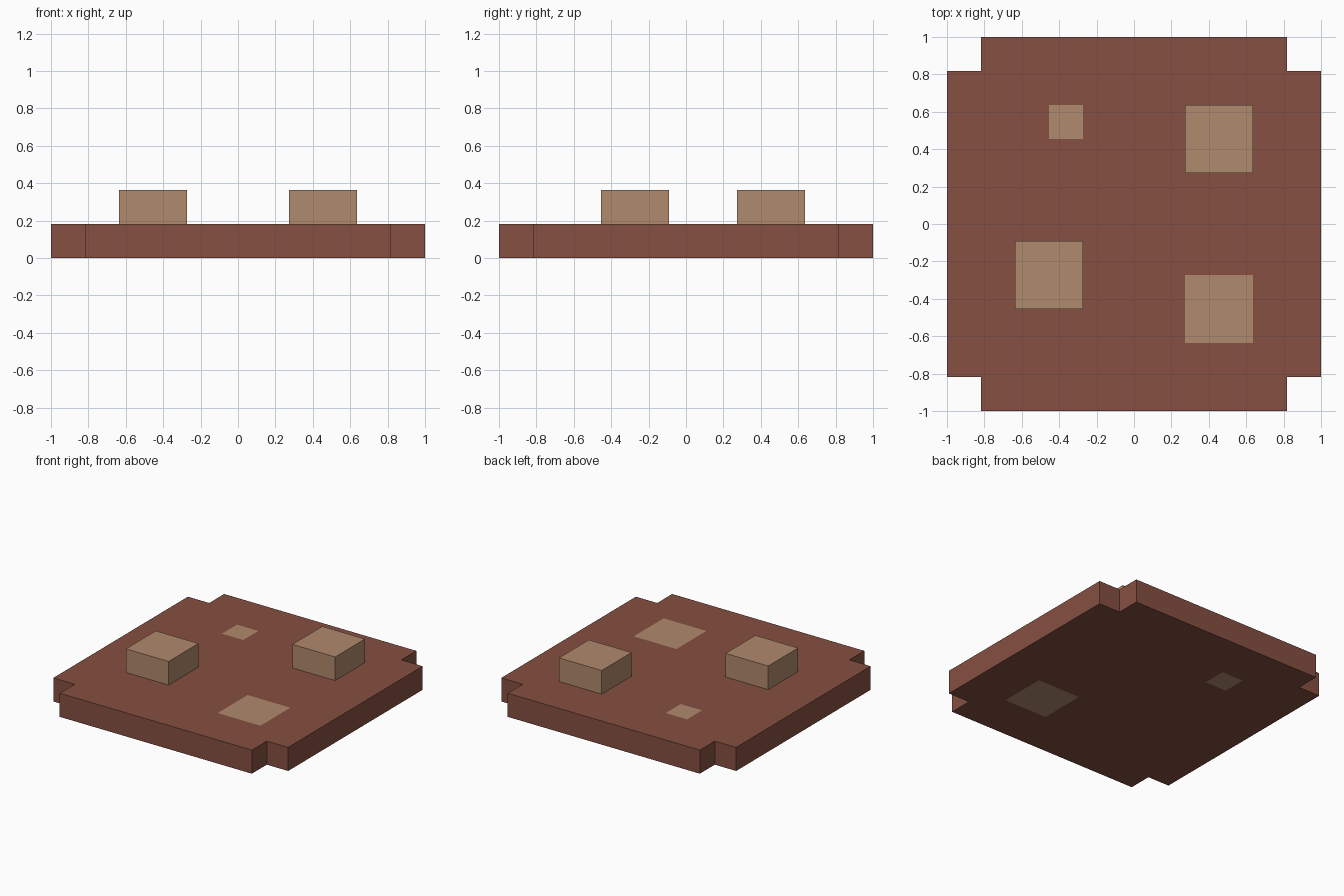
import bpy
import bmesh
from mathutils import Vector

if "Cube" in bpy.data.objects:
    bpy.data.objects.remove(bpy.data.objects["Cube"], do_unlink=True)

CELLS = 11
U = 2 / CELLS  # size of one square unit


def make_material(name, rgb):
    mat = bpy.data.materials.new(name)
    mat.use_nodes = True
    mat.diffuse_color = (*rgb, 1)
    mat.node_tree.nodes["Principled BSDF"].inputs["Base Color"].default_value = (*rgb, 1)
    return mat


brown = make_material("reddish brown", (0.238, 0.080, 0.054))
tan = make_material("tan", (0.434, 0.254, 0.153))


def add_object(name, bm, *materials):
    bmesh.ops.recalc_face_normals(bm, faces=bm.faces)
    mesh = bpy.data.meshes.new(name)
    bm.to_mesh(mesh)
    bm.free()
    for mat in materials:
        mesh.materials.append(mat)
    obj = bpy.data.objects.new(name, mesh)
    bpy.context.collection.objects.link(obj)
    return obj


# Flat slab: a square grid with its four corner cells removed, then thickened
bm = bmesh.new()
bmesh.ops.create_grid(bm, x_segments=CELLS, y_segments=CELLS, size=1)
corners = [f for f in bm.faces
           if min(abs(c) for c in f.calc_center_median()[:2]) > 1 - U]
bmesh.ops.delete(bm, geom=corners, context='FACES')
top = bmesh.ops.extrude_face_region(bm, geom=bm.faces[:], use_keep_orig=True)
bmesh.ops.translate(bm, vec=(0, 0, U),
                    verts=[g for g in top["geom"] if isinstance(g, bmesh.types.BMVert)])

# Tan patches flush with the slab, on both its top and bottom: centre and half size
patches = [(2.5 * U, -2.5 * U, U), (-2 * U, 3 * U, U / 2)]
bm.normal_update()
for face in bm.faces:
    c = face.calc_center_median()
    if abs(face.normal.z) > 0.5:
        face.material_index = int(any(
            abs(c.x - x) < half and abs(c.y - y) < half for x, y, half in patches))
add_object("slab", bm, brown, tan)


# Raised tan blocks standing on the slab
def raised_block(name, x, y):
    bm = bmesh.new()
    bmesh.ops.create_cube(bm, size=1)
    bmesh.ops.scale(bm, vec=(2 * U, 2 * U, U), verts=bm.verts)
    bmesh.ops.translate(bm, vec=Vector((x, y, 1.5 * U)), verts=bm.verts)
    add_object(name, bm, tan)


raised_block("front_block", -2.5 * U, -1.5 * U)
raised_block("back_block", 2.5 * U, 2.5 * U)
